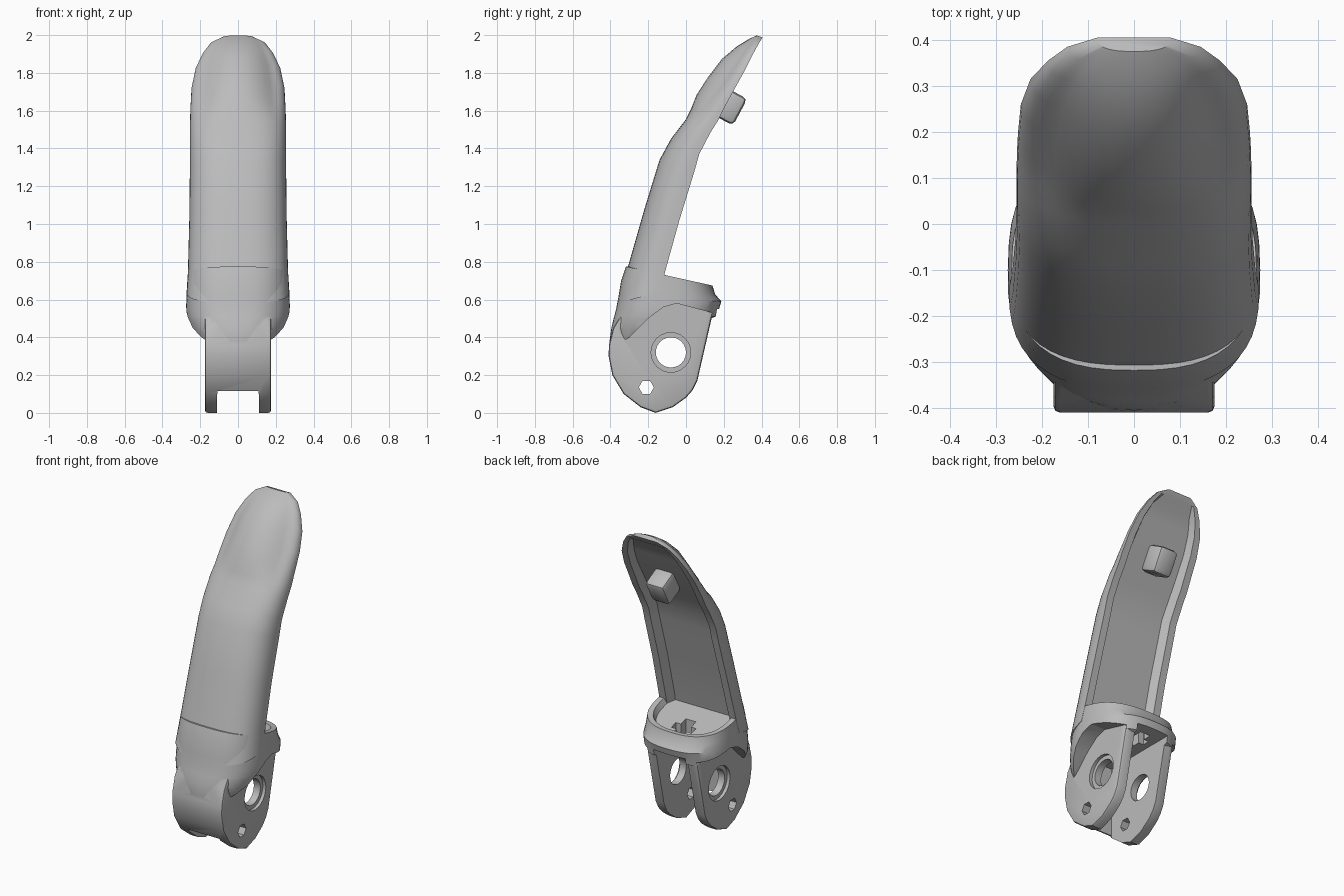
import bpy, bmesh, math
from mathutils import Vector

if "Cube" in bpy.data.objects:
    bpy.data.objects.remove(bpy.data.objects["Cube"])

grey = bpy.data.materials.new("plain_grey")
grey.use_nodes = True
grey.diffuse_color = (0.5, 0.5, 0.5, 1)
grey.node_tree.nodes["Principled BSDF"].inputs["Base Color"].default_value = (0.5, 0.5, 0.5, 1)


def finish(name, bm):
    bmesh.ops.recalc_face_normals(bm, faces=bm.faces)
    mesh = bpy.data.meshes.new(name)
    bm.to_mesh(mesh)
    bm.free()
    mesh.materials.append(grey)
    ob = bpy.data.objects.new(name, mesh)
    bpy.context.collection.objects.link(ob)
    return ob


def loft(name, rings):
    bm = bmesh.new()
    rows = [[bm.verts.new(p) for p in ring] for ring in rings]
    n = len(rows[0])
    for a, b in zip(rows, rows[1:]):
        for i in range(n):
            j = (i + 1) % n
            bm.faces.new((a[i], a[j], b[j], b[i]))
    bm.faces.new(rows[0])
    bm.faces.new(rows[-1])
    return finish(name, bm)


def slab(name, profile, x0, x1):
    """Extrude a (y, z) profile sideways."""
    return loft(name, [[(x, y, z) for y, z in profile] for x in (x0, x1)])


def box(name, x, y, z):
    return slab(name, [(y[0], z[0]), (y[1], z[0]), (y[1], z[1]), (y[0], z[1])], *x)


def rod(name, y, z, r, n, x0, x1):
    turn = [2 * math.pi * i / n for i in range(n)]
    return slab(name, [(y + r * math.cos(a), z + r * math.sin(a)) for a in turn], x0, x1)


def activate(ob):
    bpy.ops.object.select_all(action='DESELECT')
    ob.select_set(True)
    bpy.context.view_layer.objects.active = ob


def combine(target, tool, operation='DIFFERENCE'):
    tool.hide_render = True
    mod = target.modifiers.new("combine", 'BOOLEAN')
    mod.operation, mod.solver, mod.object = operation, 'EXACT', tool
    activate(target)
    bpy.ops.object.modifier_apply(modifier=mod.name)
    bpy.data.objects.remove(tool)


def bevel(ob, width, segments=2):
    mod = ob.modifiers.new("bevel", 'BEVEL')
    mod.width, mod.segments, mod.limit_method = width, segments, 'ANGLE'
    mod.angle_limit = math.radians(40)
    activate(ob)
    bpy.ops.object.modifier_apply(modifier=mod.name)


def curve_pt(a, w, p=2.6):
    c, s = math.cos(a), math.sin(a)
    return w * math.copysign(abs(c) ** (2 / p), c), math.copysign(abs(s) ** (2 / p), s)


# Lever: front (y, z), back (y, z), half width, pad height, recess depth
sections = [
    ((-.36, .58), (-.14, .64), .272, 0, .05),
    ((-.30, .80), (-.11, .75), .265, 0, .05),
    ((-.22, 1.08), (-.035, 1.02), .258, 0, .05),
    ((-.14, 1.34), (.045, 1.28), .255, 0, .05),
    ((-.08, 1.45), (.07, 1.37), .255, 0, .05),
    ((0, 1.555), (.13, 1.485), .255, 0, .045),
    ((.05, 1.60), (.165, 1.54), .254, .025, .045),
    ((.10, 1.66), (.20, 1.61), .252, .05, .04),
    ((.18, 1.75), (.26, 1.72), .246, .07, .035),
    ((.245, 1.85), (.315, 1.82), .225, .06, .035),
    ((.30, 1.925), (.355, 1.90), .187, .035, .03),
    ((.345, 1.975), (.385, 1.955), .145, .012, 0),
    ((.375, 1.998), (.405, 1.988), .08, 0, 0),
]
rings = []
for front, back, w, pad, dip in sections:
    f, b = Vector((0, *front)), Vector((0, *back))
    out = (f - b).normalized()
    ring = []
    for i in range(25):
        x, t = curve_pt(math.pi * i / 24, w)
        lift = pad * max(0, 1 - (x / (.74 * w)) ** 2)
        ring.append(b + (f - b) * max(t, 0) + out * lift + Vector((x, 0, 0)))
    for k, d in ((-.82, 0), (-.72, dip), (.72, dip), (.82, 0)):
        ring.append(b + out * d + Vector((k * w, 0, 0)))
    rings.append(ring)
lever = loft("lever", rings)

# Housing with a sloping, sunken shelf: height, front y, back y, half width, slope
levels = [
    (.34, -.40, .10, .165, 0), (.38, -.405, .115, .215, 0), (.45, -.395, .13, .258, 0),
    (.50, -.383, .14, .27, 0), (.51, -.38, .168, .272, 0), (.55, -.37, .175, .275, 0),
    (.60, -.357, .187, .273, .05), (.65, -.343, .155, .27, .15), (.705, -.318, .14, .266, .22),
]
rings = []
for z, yf, yb, w, slope in levels:
    ring = []
    for i in range(48):
        x, t = curve_pt(2 * math.pi * i / 48, w)
        y = -.1 + t * (yb + .1 if t > 0 else -.1 - yf)
        ring.append((x, y, z - slope * y))
    rings.append(ring)
for drop, k in ((0, .88), (.035, .82)):
    rings.append([(x * k, -.1 + (y + .1) * k, z - drop) for x, y, z in rings[8]])
housing = loft("housing", rings)

# Trim the housing above the side cheeks
arch = [(-.5, .33), (-.38, .355), (-.3, .40), (-.2, .5), (-.12, .56), (-.05, .58),
        (.1, .54), (.3, .49), (.3, 0), (-.5, 0)]
for side in (-1, 1):
    combine(housing, slab("side_cutter", arch, side * .17, side * .4))

# Cheeks
cheek = [(-.16, 0), (-.24, .03), (-.33, .1), (-.39, .2), (-.41, .3), (-.408, .36),
         (-.385, .45), (-.33, .54), (-.1, .62), (.1, .58), (.14, .52), (.06, .17),
         (.035, .12), (0, .08), (-.07, .03)]
cheeks = slab("cheeks", cheek, -.175, .175)
bevel(cheeks, .014)
combine(housing, cheeks, 'UNION')

# Cavity, front notch, shelf slot and pivot holes
combine(housing, box("cavity_cutter", (-.11, .11), (-.33, .5), (-.1, .55)))
combine(housing, box("notch_cutter", (-.108, .108), (-.5, .5), (-.1, .115)))
combine(housing, box("slot_cutter", (-.035, .035), (-.05, .1), (.5, .9)))
combine(housing, box("cross_slot_cutter", (-.07, .07), (.0, .045), (.5, .9)))
combine(housing, rod("pivot_cutter", -.08, .32, .08, 24, -.5, .5))
combine(housing, rod("pin_cutter", -.21, .135, .04, 6, -.5, .5))
for side in (-1, 1):
    combine(housing, rod("rim_cutter", -.08, .32, .105, 24, side * .155, side * .5))

# Peg on the back of the lever
peg = box("peg", (-.065, .065), (-.07, .07), (-.08, .08))
bevel(peg, .025)
peg.location = (0, .225, 1.625)
peg.rotation_euler = (-.49, 0, 0)

for ob, angle in ((lever, 35), (housing, 30), (peg, 25)):
    activate(ob)
    bpy.ops.object.shade_smooth_by_angle(angle=math.radians(angle))
